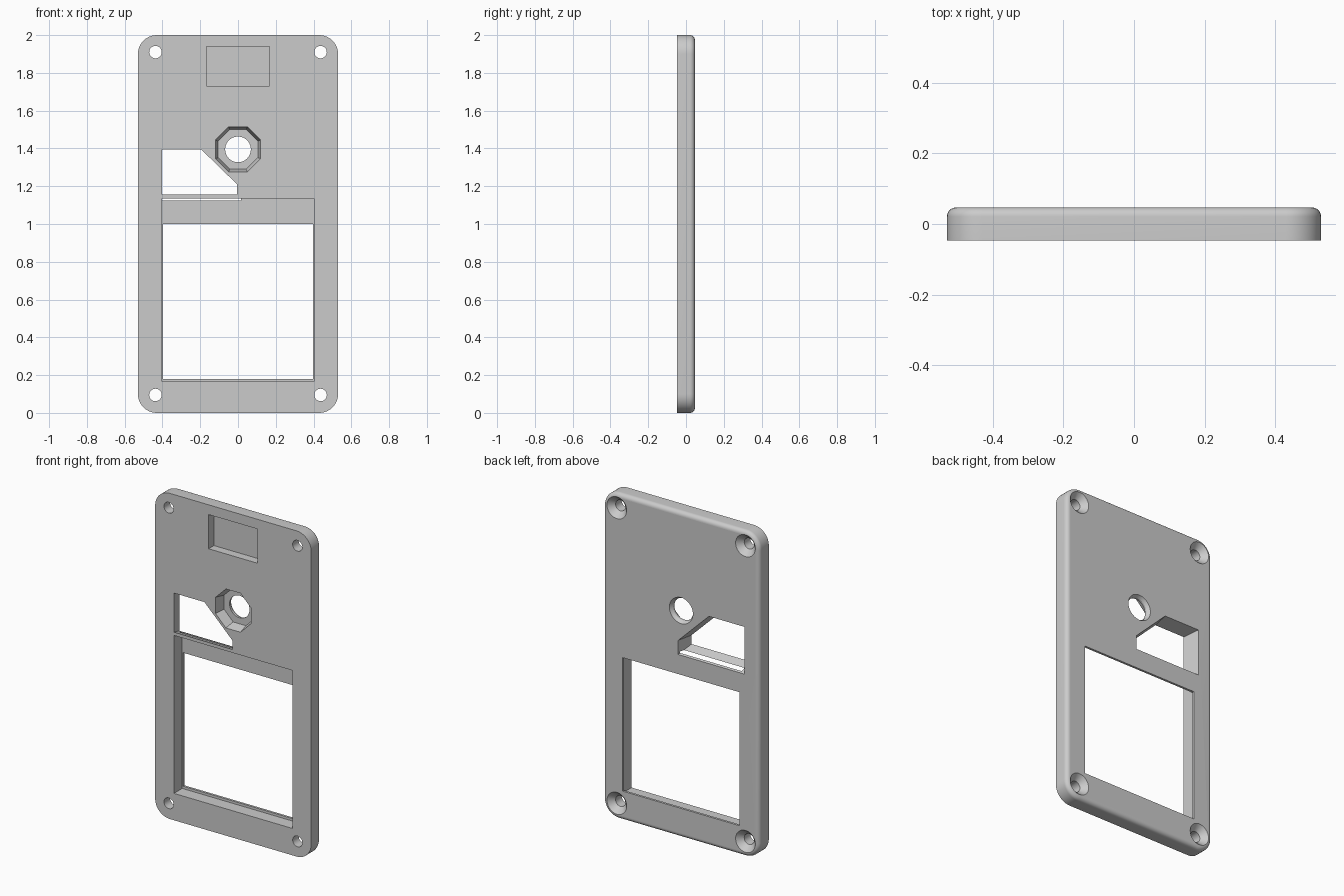
import bpy, bmesh, math

old = bpy.data.objects.get("Cube")
if old:
    bpy.data.objects.remove(old, do_unlink=True)

W, H, D = 0.53, 2.0, 0.047      # half width, height, half thickness
BACK, FRONT = D + 0.01, -D - 0.01

grey = bpy.data.materials.new("plain grey")
grey.use_nodes = True
grey.diffuse_color = (0.6, 0.6, 0.6, 1)
grey.node_tree.nodes["Principled BSDF"].inputs["Base Color"].default_value = (0.6, 0.6, 0.6, 1)


def loft(name, sections):
    """Closed solid through (y, [(x, z), ...]) sections."""
    bm = bmesh.new()
    rings = [[bm.verts.new((x, y, z)) for x, z in pts] for y, pts in sections]
    n = len(rings[0])
    for a, b in zip(rings, rings[1:]):
        for i in range(n):
            j = (i + 1) % n
            bm.faces.new((a[i], a[j], b[j], b[i]))
    bm.faces.new(rings[0][::-1])
    bm.faces.new(rings[-1])
    bmesh.ops.recalc_face_normals(bm, faces=bm.faces)
    mesh = bpy.data.meshes.new(name)
    bm.to_mesh(mesh)
    bm.free()
    mesh.materials.append(grey)
    obj = bpy.data.objects.new(name, mesh)
    bpy.context.collection.objects.link(obj)
    return obj


def rounded(inset, radius=0.1, steps=10):
    """Outline of the plate with round corners, moved inward by inset."""
    pts = []
    for q, (sx, sz) in enumerate([(1, 1), (-1, 1), (-1, -1), (1, -1)]):
        for k in range(steps + 1):
            a = (q + k / steps) * math.pi / 2
            pts.append((sx * (W - radius) + (radius - inset) * math.cos(a),
                        H / 2 + sz * (H / 2 - radius) + (radius - inset) * math.sin(a)))
    return pts


def rect(x, z0, z1):
    return [(-x, z0), (x, z0), (x, z1), (-x, z1)]


def ngon(cx, cz, r, n=40, turn=0.0):
    return [(cx + r * math.cos(turn + i * math.tau / n),
             cz + r * math.sin(turn + i * math.tau / n)) for i in range(n)]


def lerp_loop(a, b, t):
    return [(p[0] + (q[0] - p[0]) * t, p[1] + (q[1] - p[1]) * t) for p, q in zip(a, b)]


# Plate with a rounded rim on the back
R = 0.026
sections = [(-D, rounded(0))]
for k in range(9):
    a = k / 8 * math.pi / 2
    sections.append((D - R + R * math.sin(a), rounded(R - R * math.cos(a))))
plate = loft("cover_plate", sections)

cutters = []

# Screen opening: deep front pocket with a thin lip behind it
cutters.append(loft("screen_pocket", [(FRONT, rect(0.402, 0.165, 1.135)), (0.033, rect(0.402, 0.165, 1.135))]))
cutters.append(loft("screen_window", [(0, rect(0.397, 0.18, 1.0)), (BACK, rect(0.397, 0.18, 1.0))]))

# Shallow rectangular pocket near the top
cutters.append(loft("top_pocket", [(FRONT, rect(0.167, 1.73, 1.94)), (0.005, rect(0.167, 1.73, 1.94))]))

# Five-sided slot flaring toward the back
slot_front = [(-0.402, 1.155), (-0.005, 1.155), (-0.005, 1.21), (-0.195, 1.395), (-0.402, 1.395)]
slot_back = [(-0.43, 1.12), (0.02, 1.12), (0.02, 1.207), (-0.188, 1.41), (-0.43, 1.41)]
cutters.append(loft("slot", [(y, lerp_loop(slot_front, slot_back, (y + D) / (2 * D)))
                             for y in (FRONT, BACK)]))

# Octagonal socket with a round hole through its floor
eighth = math.pi / 8
apothem = math.cos(eighth)
cutters.append(loft("octagon_socket", [(FRONT, ngon(0, 1.395, 0.122 / apothem, 8, eighth)),
                                       (0.015, ngon(0, 1.395, 0.105 / apothem, 8, eighth))]))
cutters.append(loft("round_hole", [(y, ngon(0, 1.395, r)) for y, r in
                                   ((0, 0.068), (0.027, 0.068), (D, 0.08), (BACK, 0.08))]))

# Countersunk screw holes in the corners
for x in (-0.437, 0.437):
    for z in (0.095, 1.91):
        cutters.append(loft("screw_hole", [(y, ngon(x, z, r)) for y, r in
                                           ((FRONT, 0.033), (0.012, 0.033), (D, 0.067), (BACK, 0.067))]))

# Cut everything out and clean up
bpy.ops.object.select_all(action='DESELECT')
bpy.context.view_layer.objects.active = plate
plate.select_set(True)
for c in cutters:
    c.hide_render = True
    mod = plate.modifiers.new(c.name, 'BOOLEAN')
    mod.operation = 'DIFFERENCE'
    mod.solver = 'EXACT'
    mod.object = c
    bpy.ops.object.modifier_apply(modifier=mod.name)
for c in cutters:
    bpy.data.objects.remove(c, do_unlink=True)

bpy.ops.object.shade_smooth_by_angle(angle=math.radians(25))
